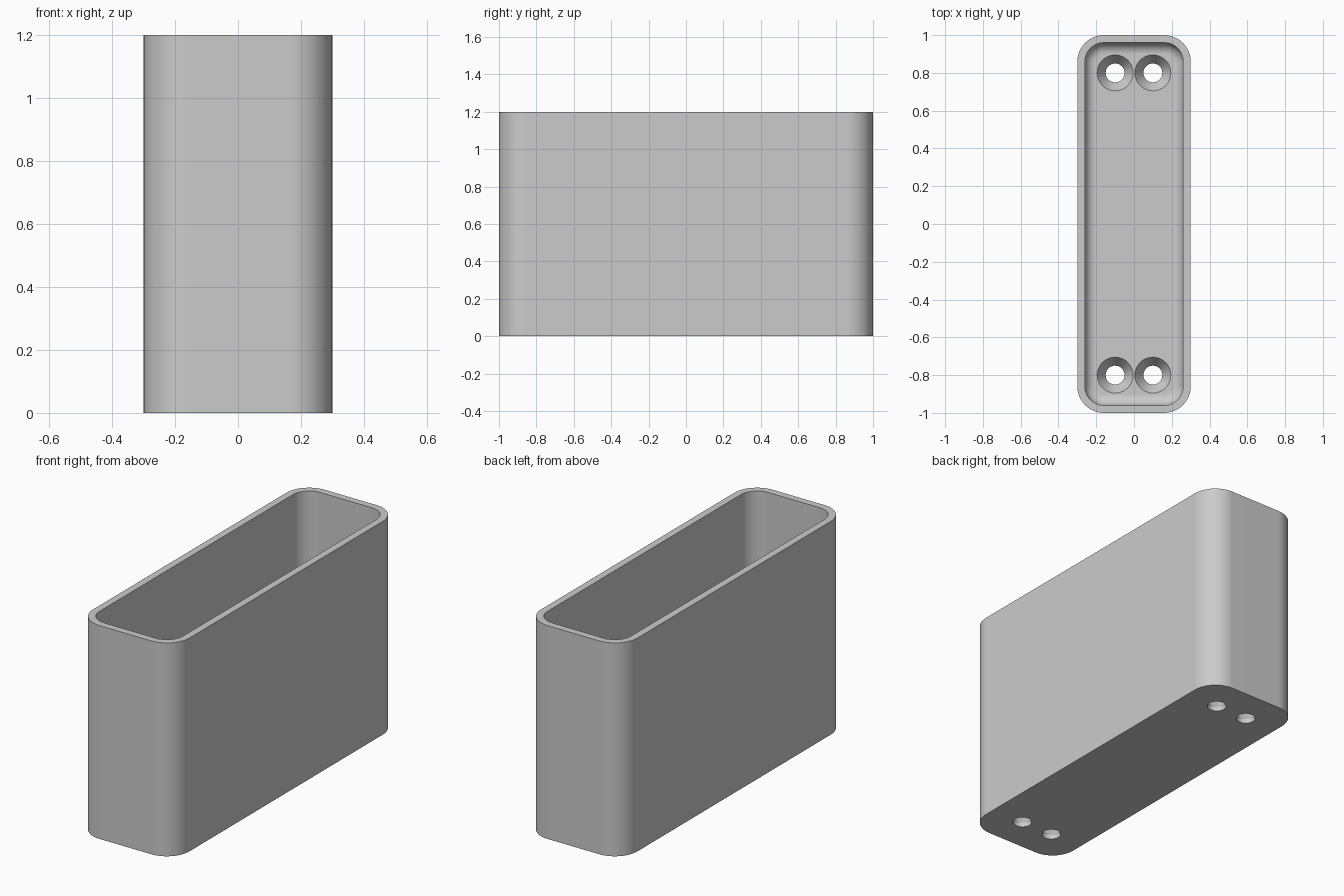
import bpy
import bmesh
from math import sin, cos, pi

if "Cube" in bpy.data.objects:
    bpy.data.objects.remove(bpy.data.objects["Cube"], do_unlink=True)

HALF_X, HALF_Y, HEIGHT = 0.30, 1.0, 1.2
CORNER, WALL, FILLET = 0.14, 0.04, 0.06
FLOOR = 0.09

grey = bpy.data.materials.new("plain grey")
grey.use_nodes = True
grey.diffuse_color = (0.6, 0.6, 0.6, 1)
grey.node_tree.nodes["Principled BSDF"].inputs["Base Color"].default_value = grey.diffuse_color


def rounded_ring(inset, z, steps=12):
    """Rounded rectangle outline, moved inward by inset."""
    radius = CORNER - inset
    points = []
    for k, (sx, sy) in enumerate([(1, 1), (-1, 1), (-1, -1), (1, -1)]):
        for i in range(steps + 1):
            a = (k + i / steps) * pi / 2
            points.append((sx * (HALF_X - CORNER) + radius * cos(a),
                           sy * (HALF_Y - CORNER) + radius * sin(a), z))
    return points


def circle_ring(cx, cy, radius, z, steps=40):
    return [(cx + radius * cos(2 * pi * i / steps),
             cy + radius * sin(2 * pi * i / steps), z) for i in range(steps)]


def loft(name, rings):
    """Closed solid through a stack of outlines, bottom to top."""
    bm = bmesh.new()
    loops = [[bm.verts.new(p) for p in ring] for ring in rings]
    for low, high in zip(loops, loops[1:]):
        n = len(low)
        for i in range(n):
            j = (i + 1) % n
            bm.faces.new((low[i], low[j], high[j], high[i]))
    bm.faces.new(loops[0][::-1])
    bm.faces.new(loops[-1])
    bmesh.ops.recalc_face_normals(bm, faces=bm.faces)
    mesh = bpy.data.meshes.new(name)
    bm.to_mesh(mesh)
    bm.free()
    mesh.materials.append(grey)
    obj = bpy.data.objects.new(name, mesh)
    bpy.context.collection.objects.link(obj)
    return obj


# Outer body
body = loft("holder_body", [rounded_ring(0, 0), rounded_ring(0, HEIGHT)])

# Deep recess with a filleted floor edge
rings = []
for i in range(9):
    a = i / 8 * pi / 2
    rings.append(rounded_ring(WALL + FILLET * (1 - sin(a)),
                              FLOOR + FILLET * (1 - cos(a))))
rings.append(rounded_ring(WALL, HEIGHT + 0.1))
cutters = [loft("recess_cutter", rings)]

# Four countersunk screw holes through the floor
for x in (-0.1, 0.1):
    for y in (-0.8, 0.8):
        profile = [(0.05, -0.1), (0.05, 0.025), (0.095, FLOOR), (0.095, FLOOR + 0.1)]
        cutters.append(loft("hole_cutter", [circle_ring(x, y, r, z) for r, z in profile]))

# Cut and clean up
bpy.ops.object.select_all(action='DESELECT')
bpy.context.view_layer.objects.active = body
body.select_set(True)
for cutter in cutters:
    cutter.hide_render = True
    mod = body.modifiers.new("cut", 'BOOLEAN')
    mod.operation = 'DIFFERENCE'
    mod.solver = 'EXACT'
    mod.object = cutter
    bpy.ops.object.modifier_apply(modifier=mod.name)
for cutter in cutters:
    bpy.data.objects.remove(cutter, do_unlink=True)

# Smooth curves, crisp edges, flat broad faces
bpy.ops.object.shade_smooth_by_angle(angle=pi / 6)
weighted = body.modifiers.new("even_normals", 'WEIGHTED_NORMAL')
weighted.keep_sharp = True
